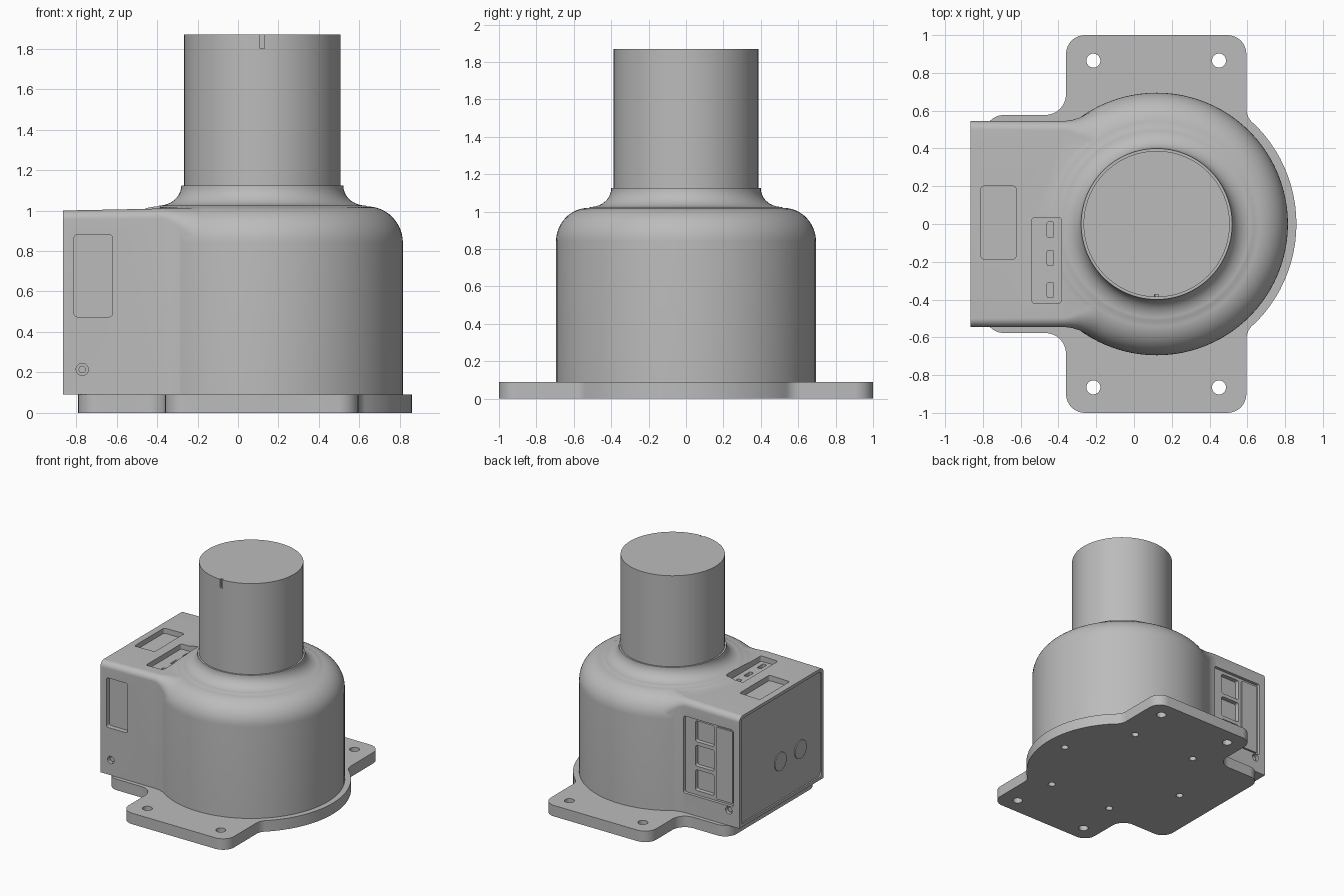
import bpy, bmesh
from math import sin, cos, pi, radians
from mathutils import Vector

cube = bpy.data.objects.get("Cube")
if cube:
    bpy.data.objects.remove(cube, do_unlink=True)

grey = bpy.data.materials.new("plain grey")
grey.use_nodes = True
COLOUR = (0.5, 0.5, 0.5, 1)
grey.diffuse_color = COLOUR
grey.node_tree.nodes["Principled BSDF"].inputs["Base Color"].default_value = COLOUR

CX = 0.12      # axis of the round housing
SIDE = 0.545   # half width of the connector box


def finish(name, bm):
    bmesh.ops.recalc_face_normals(bm, faces=bm.faces[:])
    mesh = bpy.data.meshes.new(name)
    bm.to_mesh(mesh)
    bm.free()
    mesh.materials.append(grey)
    ob = bpy.data.objects.new(name, mesh)
    bpy.context.collection.objects.link(ob)
    return ob


def rounded(corners, seg=8):
    """Outline with an arc at each (x, y, radius) corner."""
    out = []
    for i, (x, y, r) in enumerate(corners):
        p = Vector((x, y))
        if r == 0:
            out.append(p)
            continue
        a = (Vector(corners[i - 1][:2]) - p).normalized()
        b = (Vector(corners[(i + 1) % len(corners)][:2]) - p).normalized()
        half = a.angle(b) / 2
        c = p + (a + b).normalized() * (r / sin(half))
        reach = r * cos(half) / sin(half)
        s, e = p + a * reach - c, p + b * reach - c
        sweep = s.angle(e)
        for k in range(seg + 1):
            t = k / seg
            out.append(c + (s * sin((1 - t) * sweep) + e * sin(t * sweep)) / sin(sweep))
    return out


def rect(u0, u1, v0, v1, r=0.015):
    return rounded([(u0, v0, r), (u1, v0, r), (u1, v1, r), (u0, v1, r)], 5)


def disc(u, v, r, n=32):
    return [(u + r * cos(2 * pi * k / n), v + r * sin(2 * pi * k / n)) for k in range(n)]


def prism(name, outline, w0, w1, axis="z"):
    place = {"z": lambda u, v, w: (u, v, w),
             "y": lambda u, v, w: (u, w, v),
             "x": lambda u, v, w: (w, u, v)}[axis]
    bm = bmesh.new()
    lo, hi = [[bm.verts.new(place(u, v, w)) for u, v in outline] for w in (w0, w1)]
    bm.faces.new(lo)
    bm.faces.new(hi)
    for i in range(len(lo)):
        bm.faces.new((lo[i - 1], lo[i], hi[i], hi[i - 1]))
    return finish(name, bm)


def lathe(name, profile, steps=96):
    bm = bmesh.new()
    vs = [bm.verts.new((CX + r, 0, z)) for r, z in profile]
    es = [bm.edges.new(pair) for pair in zip(vs, vs[1:])]
    bmesh.ops.spin(bm, geom=vs + es, cent=(CX, 0, 0), axis=(0, 0, 1),
                   angle=2 * pi, steps=steps)
    bmesh.ops.remove_doubles(bm, verts=bm.verts[:], dist=1e-5)
    return finish(name, bm)


def combine(ob, others, operation="DIFFERENCE"):
    bpy.context.view_layer.objects.active = ob
    for other in others:
        mod = ob.modifiers.new("join", "BOOLEAN")
        mod.operation, mod.solver, mod.object = operation, "EXACT", other
        bpy.ops.object.modifier_apply(modifier=mod.name)
        bpy.data.objects.remove(other, do_unlink=True)


def smooth(ob, angle=28):
    bpy.ops.object.select_all(action="DESELECT")
    ob.select_set(True)
    bpy.context.view_layer.objects.active = ob
    bpy.ops.object.shade_smooth_by_angle(angle=radians(angle))


# Mounting plate: round edge, two bolt tabs and a rear tongue
arc = [(CX + 0.74 * cos(radians(a)), 0.74 * sin(radians(a)), 0) for a in range(0, 45, 4)]
upper = arc + [(0.595, 0.567, 0.1), (0.595, 1, 0.1), (-0.36, 1, 0.1),
               (-0.36, 0.577, 0.11), (-0.79, 0.577, 0.1)]
lower = [(x, -y, r) for x, y, r in reversed(upper[1:])]
plate = prism("mounting_plate", rounded(upper + lower), 0, 0.09)
holes = [prism("cutter", disc(x, y, 0.037), -0.1, 0.2)
         for x in (-0.215, 0.45) for y in (-0.865, 0.865)]
holes += [prism("cutter", disc(CX + 0.58 * cos(k * pi / 3), 0.58 * sin(k * pi / 3), 0.028),
                -0.1, 0.06) for k in range(6)]
combine(plate, holes)
smooth(plate)

# Round housing with domed shoulder and flared neck
quarter = [k / 12 * pi / 2 for k in range(13)]
profile = [(0, 0.085), (0.695, 0.085)]
profile += [(0.52 + 0.175 * cos(a), 0.84 + 0.18 * sin(a)) for a in quarter]
profile += [(0.51 - 0.11 * sin(a), 1.125 - 0.1 * cos(a)) for a in quarter]
profile += [(0, 1.125)]
housing = lathe("housing", profile)

# Connector box, lofted so its edges flow into the housing
bm = bmesh.new()
previous = None
for x, w, top, r in [(-0.865, SIDE, 1.0, 0.045), (-0.37, SIDE, 1.01, 0.05),
                     (-0.33, 0.55, 1.01, 0.065), (-0.29, 0.562, 1.012, 0.095),
                     (-0.25, 0.583, 1.014, 0.13), (-0.19, 0.618, 1.015, 0.175),
                     (0.0, 0.6, 1.015, 0.18)]:
    half = [(w, 0.09)] + [(w - r + r * cos(a), top - r + r * sin(a)) for a in quarter]
    ring = [bm.verts.new((x, y, z)) for y, z in half + [(-y, z) for y, z in reversed(half)]]
    if previous:
        for i in range(len(ring)):
            bm.faces.new((previous[i - 1], previous[i], ring[i], ring[i - 1]))
    else:
        bm.faces.new(ring)
    previous = ring
bm.faces.new(previous)
box = finish("connector_box", bm)
combine(housing, [box], "UNION")

# Pockets, screw holes and the recessed end cover
cuts = [
    prism("cutter", rect(-0.81, -0.62, 0.475, 0.88), -0.7, -SIDE + 0.04, "y"),
    prism("cutter", rect(-0.81, -0.36, 0.25, 0.88), SIDE - 0.025, 0.7, "y"),
    prism("cutter", rect(-0.81, -0.625, -0.185, 0.2), 0.96, 1.1),
    prism("cutter", rect(-0.54, -0.385, -0.42, 0.035), 0.965, 1.1),
    prism("cutter", rect(-0.52, 0.52, 0.115, 0.975, 0.03), -1, -0.853, "x"),
]
for z in (0.77, 0.57, 0.37):
    cuts.append(prism("cutter", rect(-0.62, -0.45, z - 0.085, z + 0.085), SIDE - 0.06, 0.7, "y"))
for y in (-0.35, -0.18, -0.03):
    cuts.append(prism("cutter", rect(-0.46, -0.425, y - 0.04, y + 0.04, 0.008), 0.935, 1.1))
for s in (-1, 1):
    cuts.append(prism("cutter", disc(-0.77, 0.215, 0.03), s * (SIDE - 0.03), s * 0.7, "y"))
combine(housing, cuts)
smooth(housing)

# Raised panel beside the three sockets
panel = prism("socket_panel", rect(-0.795, -0.645, 0.27, 0.86, 0.01), SIDE - 0.03, SIDE - 0.012, "y")

# Pair of round covers on the box end
for side, y in (("left", 0.0), ("right", -0.26)):
    smooth(prism(side + "_round_cover", disc(y, 0.43, 0.075), -0.86, -0.85, "x"))

# Screws seated in the side holes
for side, s in (("front", -1), ("back", 1)):
    smooth(prism(side + "_screw", disc(-0.77, 0.215, 0.018), s * 0.5, s * (SIDE - 0.015), "y"))

# Upright tube with a small alignment notch at the top
tube = lathe("tube", [(0, 1.11), (0.387, 1.11), (0.387, 1.87), (0, 1.87)])
notch = prism("cutter", rect(CX - 0.011, CX + 0.011, 1.8, 1.95, 0.005), -0.5, -0.372, "y")
combine(tube, [notch])
smooth(tube)
